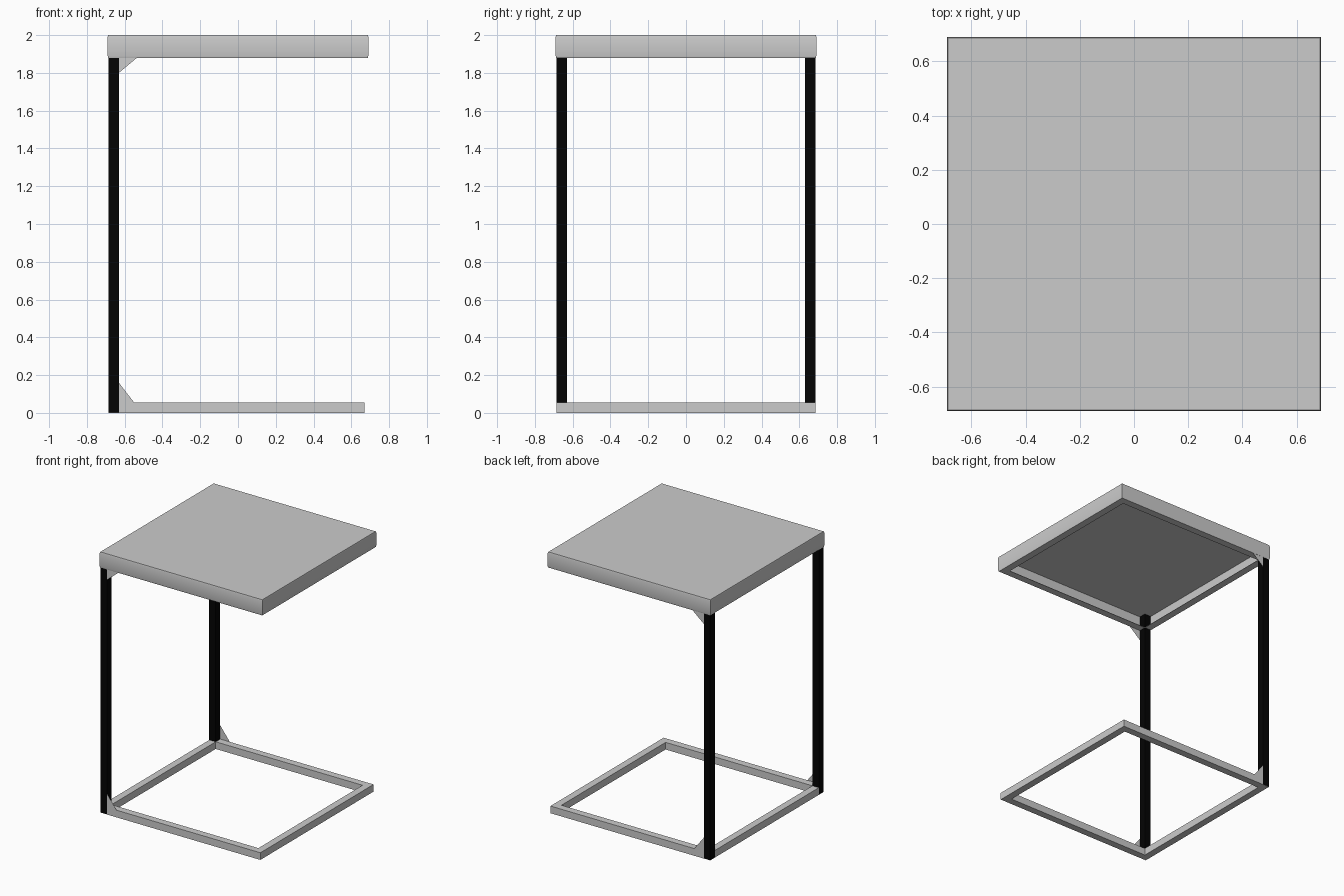
import bpy, bmesh

if "Cube" in bpy.data.objects:
    bpy.data.objects.remove(bpy.data.objects["Cube"])

T = 0.055          # square tube width
H = 0.686          # outer half width of the frame
BX = 0.67          # front reach of the base
Z_TOP = 1.88       # underside of the table top

black = bpy.data.materials.new("black_metal")
black.diffuse_color = (0.001, 0.001, 0.001, 1)
black.use_nodes = True
black.node_tree.nodes["Principled BSDF"].inputs["Base Color"].default_value = black.diffuse_color


def make(name, bm, mat=None):
    bmesh.ops.recalc_face_normals(bm, faces=bm.faces[:])
    me = bpy.data.meshes.new(name)
    bm.to_mesh(me)
    bm.free()
    ob = bpy.data.objects.new(name, me)
    bpy.context.collection.objects.link(ob)
    if mat:
        me.materials.append(mat)
    return ob


def box(name, lo, hi, mat=None):
    bm = bmesh.new()
    bmesh.ops.create_cube(bm, size=1)
    for v in bm.verts:
        v.co = [(a + b) / 2 + c * (b - a) for a, b, c in zip(lo, hi, v.co)]
    return make(name, bm, mat)


def sheet(name, pts, y):
    """Thin flat x-z outline."""
    bm = bmesh.new()
    bm.faces.new([bm.verts.new((x, y, z)) for x, z in pts])
    return make(name, bm)


def square_loft(name, profile):
    """Square rings of (half width, z), capped at both ends."""
    bm = bmesh.new()
    rings = [[bm.verts.new((h * sx, h * sy, z))
              for sx, sy in ((-1, -1), (1, -1), (1, 1), (-1, 1))]
             for h, z in profile]
    for a, b in zip(rings, rings[1:]):
        for i in range(4):
            j = (i + 1) % 4
            bm.faces.new((a[i], a[j], b[j], b[i]))
    bm.faces.new(rings[0])
    bm.faces.new(rings[-1])
    return make(name, bm)


# Table top: hollow thin-walled tray with softened edges and an inward lip
top = square_loft("table_top", [
    (H, 1.993), (H, Z_TOP + 0.003), (H - T, Z_TOP + 0.003), (H - T, Z_TOP),
    (0.687, Z_TOP), (0.69, 1.89), (0.69, 1.99), (0.687, 2.0)])
bpy.context.view_layer.objects.active = top
top.select_set(True)
bpy.ops.object.shade_smooth_by_angle(angle=0.6)

# Floor frame
x = -H + T
box("base_front_rail", (x, -H, 0), (BX, -H + T, T))
box("base_back_rail", (x, H - T, 0), (BX, H, T))
box("base_left_rail", (-H + 0.001, -H + 0.001, 0), (x, H - 0.001, T))
box("base_right_rail", (BX - T, -H + T, 0), (BX, H - T, T))

# Legs running up inside the tray, with thin gussets on their outer faces
for side, s in (("front", -1), ("back", 1)):
    y0, y1 = sorted((s * H, s * (H - T)))
    box(side + "_leg", (-H, y0, 0.002), (x, y1, 1.993), black)
    sheet(side + "_base_gusset", [(x, T), (-0.55, T), (x, 0.16)], s * H)
    sheet(side + "_top_gusset", [(x, Z_TOP), (-0.535, Z_TOP), (x, 1.80)], s * H)
